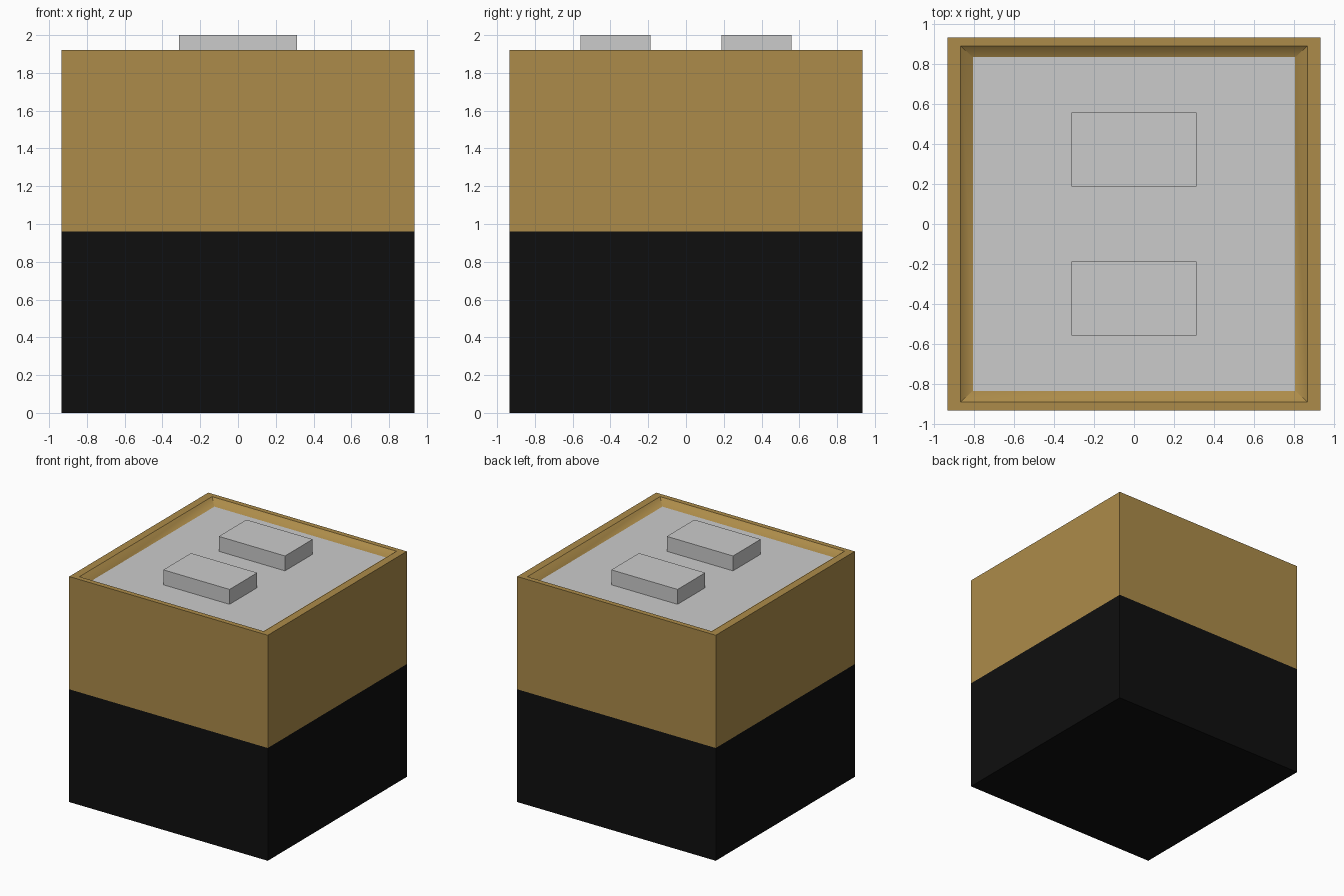
import bpy, bmesh

if "Cube" in bpy.data.objects:
    bpy.data.objects.remove(bpy.data.objects["Cube"])


def material(name, rgb):
    m = bpy.data.materials.new(name)
    m.diffuse_color = (*rgb, 1)
    m.use_nodes = True
    m.node_tree.nodes["Principled BSDF"].inputs["Base Color"].default_value = m.diffuse_color
    return m


def add_object(name, bm, mats=()):
    mesh = bpy.data.meshes.new(name)
    bm.to_mesh(mesh)
    bm.free()
    for m in mats:
        mesh.materials.append(m)
    ob = bpy.data.objects.new(name, mesh)
    bpy.context.collection.objects.link(ob)
    return ob


def ring(bm, hx, hy, z):
    return [bm.verts.new((x * hx, y * hy, z))
            for x, y in ((-1, -1), (1, -1), (1, 1), (-1, 1))]


PLATE_Z = 1.873

black = material("black", (0.0046, 0.0046, 0.0046))
tan = material("copper_tan", (0.413, 0.259, 0.067))

# Case: black lower half, tan upper half, rim and sloped recess
bm = bmesh.new()
sections = [(0.935, 0.935, 0), (0.935, 0.935, 0.96), (0.935, 0.935, 1.92),
            (0.869, 0.892, 1.92), (0.794, 0.823, 1.863)]
rings = [ring(bm, *s) for s in sections]
bm.faces.new(rings[0][::-1])
for level, (a, b) in enumerate(zip(rings, rings[1:])):
    for i in range(4):
        j = (i + 1) % 4
        face = bm.faces.new((a[i], a[j], b[j], b[i]))
        face.material_index = 0 if level == 0 else 1
        face.smooth = level == 3
floor = bm.faces.new(rings[-1])
floor.material_index = 1
floor.smooth = True

# The recess wall blends softly into its floor; all other edges stay sharp
for edge in bm.edges:
    edge.smooth = edge in floor.edges[:]
add_object("battery_case", bm, (black, tan))

# Grey plate, its border tucked under the recess wall
bm = bmesh.new()
bm.faces.new(ring(bm, 0.83, 0.86, PLATE_Z))
add_object("top_plate", bm)

# Two terminal blocks standing on the plate
for name, side in (("front_terminal", -1), ("back_terminal", 1)):
    bm = bmesh.new()
    bmesh.ops.create_cube(bm, size=1)
    bmesh.ops.scale(bm, vec=(0.624, 0.372, 2 - PLATE_Z), verts=bm.verts)
    ob = add_object(name, bm)
    ob.location = (0, side * 0.373, (2 + PLATE_Z) / 2)
